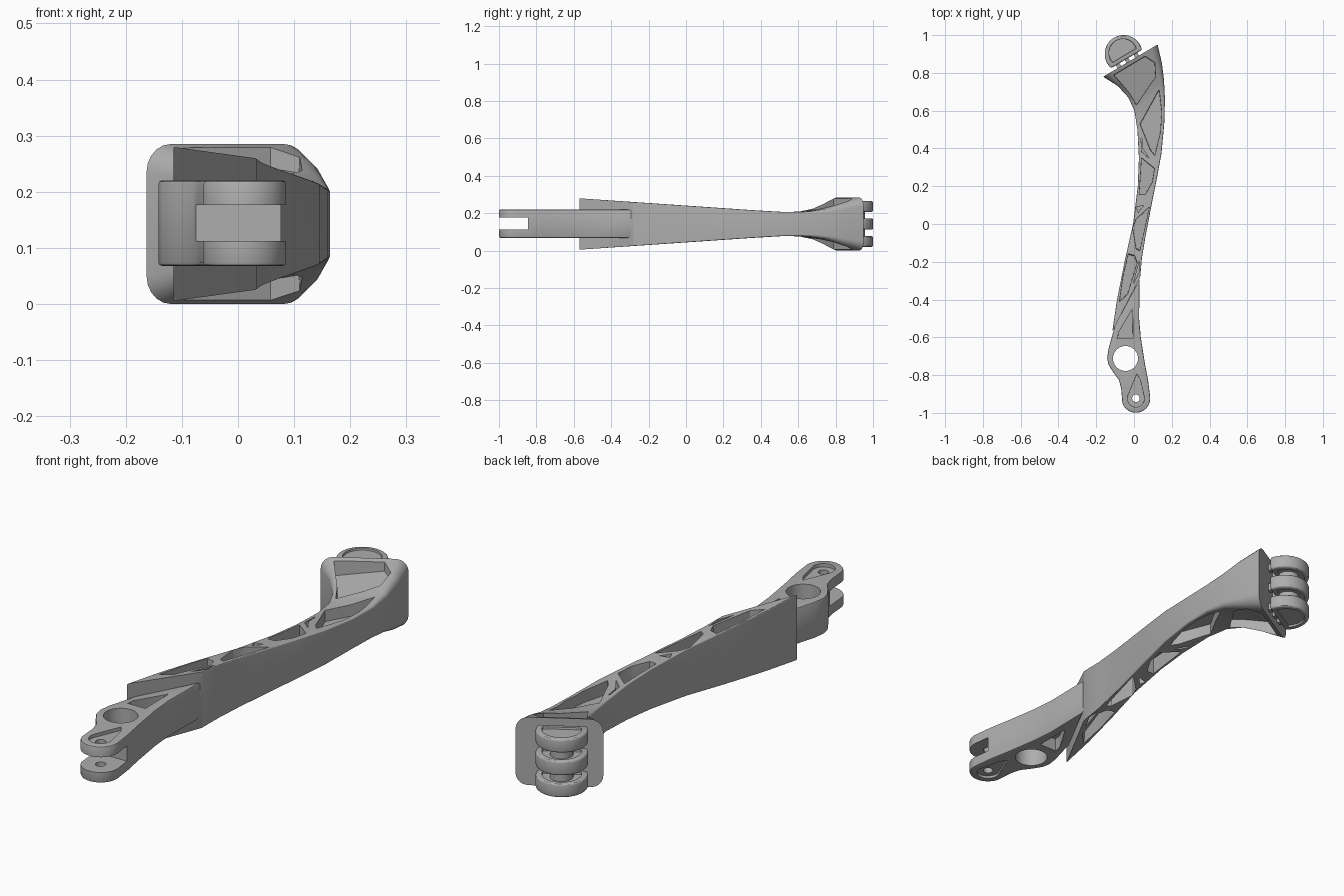
import bpy, bmesh, math
from mathutils import Vector

if "Cube" in bpy.data.objects:
    bpy.data.objects.remove(bpy.data.objects["Cube"])

MID = 0.1425
metal = bpy.data.materials.new("grey metal")
metal.diffuse_color = (0.42, 0.42, 0.42, 1)
metal.use_nodes = True
metal.node_tree.nodes["Principled BSDF"].inputs["Base Color"].default_value = metal.diffuse_color


def make(name, bm):
    bmesh.ops.recalc_face_normals(bm, faces=bm.faces)
    me = bpy.data.meshes.new(name)
    bm.to_mesh(me)
    bm.free()
    ob = bpy.data.objects.new(name, me)
    bpy.context.collection.objects.link(ob)
    me.materials.append(metal)
    return ob


def loft(name, rings):
    bm = bmesh.new()
    vs = [[bm.verts.new(p) for p in r] for r in rings]
    for a, b in zip(vs, vs[1:]):
        for i in range(len(a)):
            j = (i + 1) % len(a)
            bm.faces.new((a[i], a[j], b[j], b[i]))
    bm.faces.new(vs[0])
    bm.faces.new(vs[-1])
    return make(name, bm)


def prism(name, pts, z0, z1, taper=1.0, flip=False):
    """Upright prism; z0 may be a function of y (sloped floor)."""
    cx = sum(p[0] for p in pts) / len(pts)
    cy = sum(p[1] for p in pts) / len(pts)
    low = [(cx + (x - cx) * taper, cy + (y - cy) * taper) for x, y in pts]
    f = z0 if callable(z0) else (lambda y: z0)
    rings = [[(x, y, f(y)) for x, y in low], [(x, y, z1) for x, y in pts]]
    if flip:
        rings = [[(x, y, 2 * MID - z) for x, y, z in r] for r in rings]
    return loft(name, rings)


def circle(cx, cy, r, n=28, a0=0, a1=360):
    full = a1 - a0 == 360
    k = n if full else n - 1
    return [(cx + r * math.cos(math.radians(a0 + (a1 - a0) * i / k)),
             cy + r * math.sin(math.radians(a0 + (a1 - a0) * i / k))) for i in range(n)]


def apply(ob, mod):
    bpy.context.view_layer.objects.active = ob
    bpy.ops.object.modifier_apply(modifier=mod.name)


def cut(ob, cutter):
    m = ob.modifiers.new("cut", 'BOOLEAN')
    m.operation, m.solver, m.object = 'DIFFERENCE', 'EXACT', cutter
    apply(ob, m)
    bpy.data.objects.remove(cutter)


def bevel(ob, width, segs=3, angle=45):
    m = ob.modifiers.new("bevel", 'BEVEL')
    m.width, m.segments, m.angle_limit = width, segs, math.radians(angle)
    apply(ob, m)


# curved arm: rounded-rectangle sections between left and right edge points
def body_h(y):
    return 0.137 - 0.074 * (y + 0.57) / 1.09


def section(L, R, h, r):
    L, R = Vector(L), Vector(R)
    W = (R - L).length
    u = (R - L) / W
    hl, hr = (h, h) if h else (body_h(L.y), body_h(R.y))
    ring = []
    for cu, cz, a0 in ((W - r, hr - r, 0), (r, hl - r, 90), (r, r - hl, 180), (W - r, r - hr, 270)):
        for k in range(6):
            a = math.radians(a0 + 18 * k)
            p = L + u * (cu + r * math.cos(a))
            ring.append((p.x, p.y, MID + cz + r * math.sin(a)))
    return ring


stations = [
    ((-.115, -.57), (.033, -.28), 0, .005), ((-.09, -.40), (.042, -.18), 0, .005),
    ((-.05, -.20), (.06, -.07), 0, .005), ((-.005, .0), (.085, .06), 0, .005),
    ((.02, .2), (.117, .22), 0, .005), ((.026, .35), (.145, .37), 0, .005),
    ((.018, .5), (.16, .53), .064, .006), ((.002, .6), (.164, .66), .066, .01),
    ((-.03, .67), (.159, .76), .082, .02), ((-.085, .73), (.148, .85), .112, .035),
    ((-.163, .78), (.125, .95), .1425, .05)]
arm = loft("arm", [section(*s) for s in stations])

# truss pockets on both faces of the arm
pockets = [
    [(.135, .73), (.15, .6), (.142, .48), (.11, .35), (.085, .38), (.025, .53)],
    [(.04, .46), (.045, .4), (.085, .34), (.04, .38), (.036, .46)],
    [(.038, .36), (.112, .30), (.1, .22), (.06, .15), (.025, .15), (.032, .25)],
    [(.085, .10), (.07, .03), (.03, -.15), (.01, -.14), (-.01, -.02), (.01, .03)],
    [(.01, .09), (.055, .1), (.022, .06)],
    [(-.03, -.15), (.005, -.16), (.02, -.2), (-.035, -.38), (-.08, -.42), (-.06, -.28)],
    [(.03, -.19), (.03, -.25), (-.005, -.32)]]
for flip in (False, True):
    for p in pockets:
        cut(arm, prism("cutter", p, MID + .018, .4, .9, flip))
    head = [(-.115, .79), (.06, .895), (.115, .86), (.12, .78), (.012, .62), (-.03, .69)]
    cut(arm, prism("cutter", head, lambda y: .17 + .26 * (y - .61), .4, .93, flip))

# forked end with round tip
outline = circle(.01, -.923, .076, 18, 200, 365) + [
    (.075, -.83), (.058, -.74), (.036, -.6), (.027, -.5), (.03, -.29), (-.10, -.535),
    (-.118, -.60), (-.135, -.66), (-.142, -.71), (-.135, -.745), (-.11, -.785),
    (-.08, -.825), (-.068, -.87)]
fork = prism("fork", outline, .068, .22)
bevel(fork, .006, 2)
cut(fork, prism("cutter", [(-.2, -1.1), (.2, -1.1), (.2, -.845), (-.2, -.845)], .112, .176))
cut(fork, prism("cutter", circle(-.045, -.712, .066, 36), -.1, .4))
cut(fork, prism("cutter", circle(.01, -.923, .02, 20), -.1, .4))
tear = circle(.01, -.923, .05, 20, 160, 380) + [(.035, -.81), (.015, -.78)]
for flip in (False, True):
    cut(fork, prism("cutter", tear, .206, .4, .9, flip))
    cut(fork, prism("cutter", [(-.004, -.44), (-.002, -.61), (-.09, -.61), (-.085, -.575)],
                    MID + .02, .4, .9, flip))

# hinge knuckles on the head plate, tilted about 30 degrees
C = Vector((-.055, .90))
U = Vector((math.cos(math.radians(30.6)), math.sin(math.radians(30.6))))
N = Vector((-U.y, U.x))


def tilt(pts):
    return [tuple(C + U * a + N * b) for a, b in pts]


for i, (z0, z1) in enumerate(((.02, .078), (.112, .173), (.207, .265))):
    k = prism("knuckle_%d" % (i + 1), tilt(circle(0, 0, .1, 30, -18, 198)), z0, z1)
    bevel(k, .009)
    dish = tilt(circle(0, .004, .08, 26, -12, 192))
    cut(k, prism("cutter", dish, z1 - .008, z1 + .02, .92))
    cut(k, prism("cutter", dish, 2 * MID - z0 - .008, 2 * MID - z0 + .02, .92, True))
    # short posts joining the knuckle to the plate
    for a in (-.055, 0, .055):
        prism("post", tilt([(a - .011, -.065), (a + .011, -.065), (a + .011, 0), (a - .011, 0)]),
              z0 + .014, z1 - .014)
prism("hinge_pin", tilt(circle(0, .015, .045, 24)), .04, .245)

# smooth shading with sharp edges kept
for ob in list(bpy.data.objects):
    bpy.ops.object.select_all(action='DESELECT')
    ob.select_set(True)
    bpy.context.view_layer.objects.active = ob
    bpy.ops.object.shade_smooth_by_angle(angle=math.radians(30))
